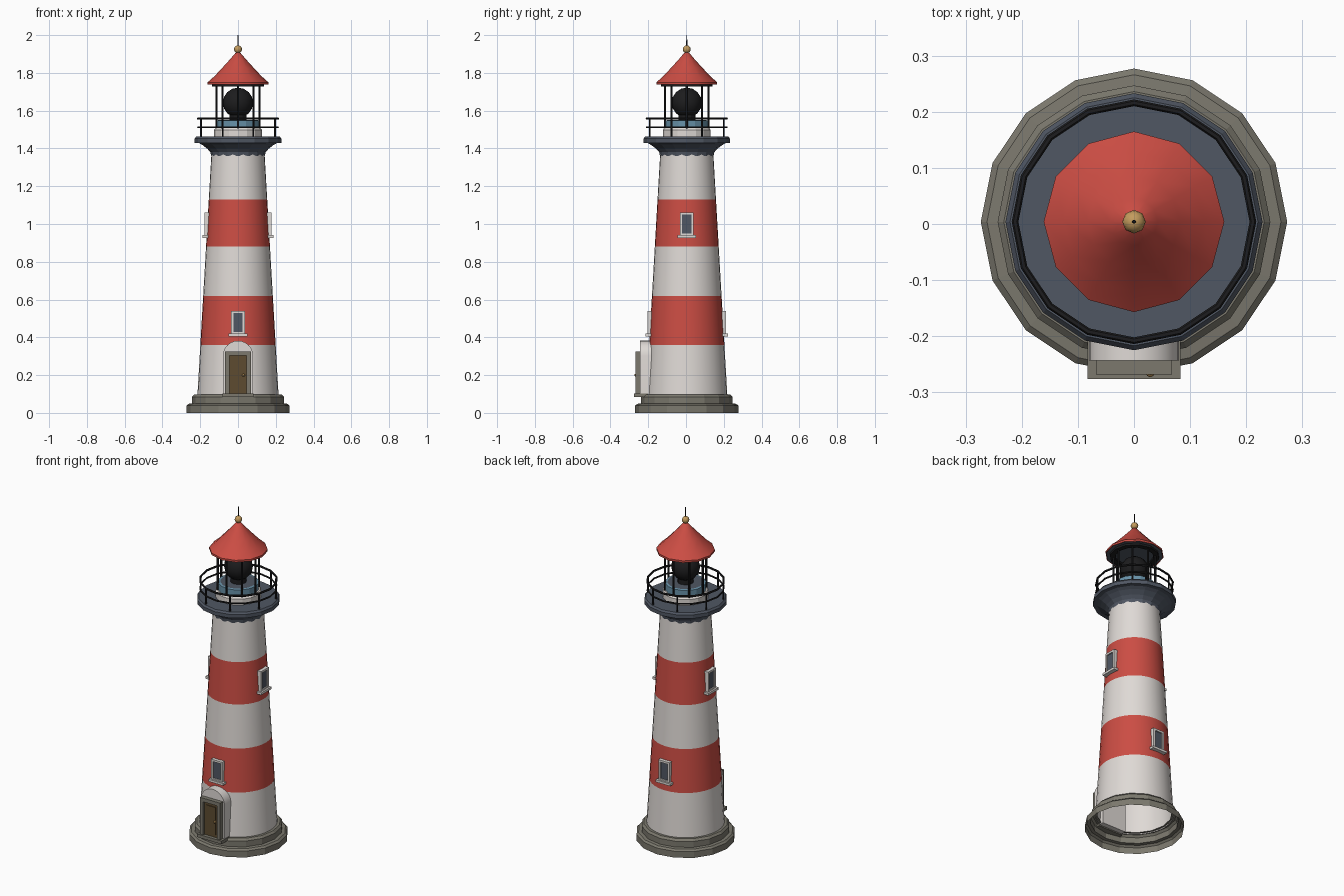
import bpy, bmesh, math
from mathutils import Matrix, Vector

if "Cube" in bpy.data.objects:
    bpy.data.objects.remove(bpy.data.objects["Cube"])

CY = 0.004  # tower axis, shifted so the doorstep stays inside the footprint


def mat(name, rgb):
    m = bpy.data.materials.new(name)
    m.diffuse_color = (*rgb, 1)
    m.use_nodes = True
    m.node_tree.nodes["Principled BSDF"].inputs["Base Color"].default_value = m.diffuse_color
    return m


RED = mat("red paint", (0.60, 0.074, 0.057))
WHITE = mat("white paint", (0.74, 0.70, 0.67))
STONE = mat("grey stone", (0.20, 0.19, 0.155))
SLATE = mat("slate blue", (0.08, 0.095, 0.125))
BLUE = mat("pale blue", (0.14, 0.29, 0.40))
BROWN = mat("brown wood", (0.11, 0.07, 0.03))
GOLD = mat("gold", (0.55, 0.33, 0.11))
BLACK = mat("black iron", (0.012, 0.012, 0.013))


def finish(name, bm, *mats, smooth=None):
    bmesh.ops.recalc_face_normals(bm, faces=bm.faces)
    me = bpy.data.meshes.new(name)
    bm.to_mesh(me)
    bm.free()
    ob = bpy.data.objects.new(name, me)
    bpy.context.collection.objects.link(ob)
    for m in mats:
        me.materials.append(m)
    if smooth:
        bpy.ops.object.select_all(action='DESELECT')
        ob.select_set(True)
        bpy.context.view_layer.objects.active = ob
        bpy.ops.object.shade_smooth_by_angle(angle=math.radians(smooth))
    return ob


def lathe(name, profile, n, *mats, smooth=None, bands=False, close=False):
    """Spin (radius, z) points round the tower axis; bands alternates materials by row."""
    bm = bmesh.new()
    rows = [[bm.verts.new((r * math.cos(a), CY + r * math.sin(a), z))
             for a in (2 * math.pi * i / n for i in range(n))] for r, z in profile]
    if close:
        rows.append(rows[0])
    for k in range(len(rows) - 1):
        for i in range(n):
            j = (i + 1) % n
            f = bm.faces.new((rows[k][i], rows[k][j], rows[k + 1][j], rows[k + 1][i]))
            f.material_index = k % 2 if bands else 0
    return finish(name, bm, *mats, smooth=smooth)


def box(bm, x0, x1, y0, y1, z0, z1, M=Matrix()):
    c = Vector(((x0 + x1) / 2, (y0 + y1) / 2, (z0 + z1) / 2))
    return bmesh.ops.create_cube(bm, size=1, matrix=M @ Matrix.Translation(c)
                                 @ Matrix.Diagonal((x1 - x0, y1 - y0, z1 - z0, 1)))


def posts(name, n, radius, z0, z1, thick, offset):
    bm = bmesh.new()
    for i in range(n):
        a = 2 * math.pi * i / n + offset
        bmesh.ops.create_cone(bm, cap_ends=True, segments=6, radius1=thick, radius2=thick,
                              depth=z1 - z0, matrix=Matrix.Translation(
                                  (radius * math.cos(a), CY + radius * math.sin(a), (z0 + z1) / 2)))
    finish(name, bm, BLACK)


def rail(name, radius, z, t):
    ring = [(radius + t * math.cos(a), z + t * math.sin(a))
            for a in (2 * math.pi * i / 6 for i in range(6))]
    lathe(name, ring, 16, BLACK, close=True)


def ball(name, r, z, m, seg, rings, x=0, y=CY, smooth=None):
    bm = bmesh.new()
    bmesh.ops.create_uvsphere(bm, u_segments=seg, v_segments=rings, radius=r,
                              matrix=Matrix.Translation((x, y, z)))
    finish(name, bm, m, smooth=smooth)


# Stepped, open-bottomed plinth
lathe("base_plinth", [(0.273, 0), (0.273, 0.038), (0.262, 0.048), (0.243, 0.05),
                      (0.243, 0.085), (0.232, 0.097), (0.205, 0.097)], 16, STONE)

# Tapered tower with painted bands
heights = (0.09, 0.36, 0.62, 0.88, 1.13, 1.37)
lathe("tower", [(0.215 - 0.058 * (z - 0.09), z) for z in heights],
      32, WHITE, RED, smooth=35, bands=True)

# Gallery with curved underside
lathe("gallery", [(0.10, 1.36), (0.142, 1.36), (0.146, 1.38), (0.162, 1.398), (0.188, 1.418),
                  (0.206, 1.428), (0.229, 1.43), (0.229, 1.452), (0.221, 1.463), (0.001, 1.463)],
      16, SLATE)

# Gallery railing
posts("railing_posts", 8, 0.212, 1.46, 1.56, 0.005, math.pi / 8)
rail("railing_top", 0.212, 1.558, 0.006)
rail("railing_middle", 0.212, 1.512, 0.005)

# Lantern room
lathe("lantern_plinth", [(0.127, 1.46), (0.127, 1.498), (0.12, 1.507), (0.001, 1.507)], 16, WHITE)
lathe("lantern_sill", [(0.113, 1.505), (0.113, 1.548), (0.10, 1.55)], 16, BLUE)
lathe("lantern_floor", [(0.10, 1.55), (0.001, 1.55)], 16, SLATE)
posts("lantern_posts", 8, 0.115, 1.505, 1.735, 0.006, 0)
lathe("lamp_pedestal", [(0.045, 1.55), (0.045, 1.59)], 12, BLACK)
ball("lamp", 0.08, 1.642, BLACK, 12, 8, smooth=40)

# Roof, its dark soffit, and finial
lathe("roof_soffit", [(0.137, 1.745), (0.137, 1.727), (0.106, 1.727), (0.106, 1.745)],
      12, BLACK, close=True)
lathe("roof_underside", [(0.158, 1.739), (0.001, 1.739)], 12, SLATE)
lathe("roof", [(0.161, 1.738), (0.161, 1.75), (0.125, 1.782), (0.082, 1.828),
               (0.042, 1.872), (0.014, 1.905), (0.001, 1.91)], 12, RED, smooth=35)
ball("finial_ball", 0.021, 1.925, GOLD, 8, 8, smooth=50)
lathe("finial_spike", [(0.004, 1.93), (0.0025, 2.0), (0.0002, 2.0)], 6, BLACK)


# Windows: frame bars, sill and pane, built facing -y then turned about the axis
def window(name, angle, z0, r):
    M = Matrix.Translation((0, CY, 0)) @ Matrix.Rotation(angle, 4, 'Z')
    w, h, t = 0.037, 0.125, 0.012
    bm = bmesh.new()
    for s in (-1, 1):
        box(bm, *sorted((s * w, s * (w - t))), -r - 0.014, -r + 0.03, z0, z0 + h, M)
    for z in (z0, z0 + h - t):
        box(bm, -w + t, w - t, -r - 0.014, -r + 0.03, z, z + t, M)
    box(bm, -0.049, 0.049, -r - 0.024, -r + 0.03, z0 - 0.01, z0 + 0.004, M)
    finish(name + "_frame", bm, WHITE)
    bm = bmesh.new()
    box(bm, -w + t, w - t, -r - 0.007, -r + 0.02, z0 + t, z0 + h - t, M)
    finish(name + "_pane", bm, SLATE)


window("front_window", 0, 0.415, 0.194)
window("back_window", math.pi, 0.415, 0.194)
window("right_window", math.pi / 2, 0.937, 0.164)
window("left_window", -math.pi / 2, 0.937, 0.164)


# Arched porch behind the door
def arch(name, w, z0, spring, y0, y1, m):
    pts = [(w, z0)] + [(w * math.cos(a), spring + w * math.sin(a))
                       for a in (math.pi * i / 12 for i in range(13))] + [(-w, z0)]
    bm = bmesh.new()
    f = bm.faces.new([bm.verts.new((x, y0, z)) for x, z in pts])
    ext = bmesh.ops.extrude_face_region(bm, geom=[f], use_keep_orig=True)
    bmesh.ops.translate(bm, vec=(0, y1 - y0, 0),
                        verts=[v for v in ext["geom"] if isinstance(v, bmesh.types.BMVert)])
    return finish(name, bm, m, smooth=35)


arch("door_porch", 0.08, 0.09, 0.302, -0.243, -0.17, WHITE)

# Door frame, leaf with raised panel, knob and step
bm = bmesh.new()
for s in (-1, 1):
    box(bm, *sorted((s * 0.068, s * 0.046)), -0.268, -0.23, 0.09, 0.325)
box(bm, -0.046, 0.046, -0.268, -0.23, 0.303, 0.325)
finish("door_frame", bm, STONE)
bm = bmesh.new()
box(bm, -0.046, 0.046, -0.256, -0.23, 0.1, 0.303)
box(bm, -0.032, 0.032, -0.26, -0.25, 0.12, 0.285)
finish("door_leaf", bm, BROWN)
ball("door_knob", 0.008, 0.2, GOLD, 8, 6, x=0.029, y=-0.265)
bm = bmesh.new()
box(bm, -0.083, 0.083, -0.276, -0.2, 0.083, 0.102)
finish("door_step", bm, STONE)
